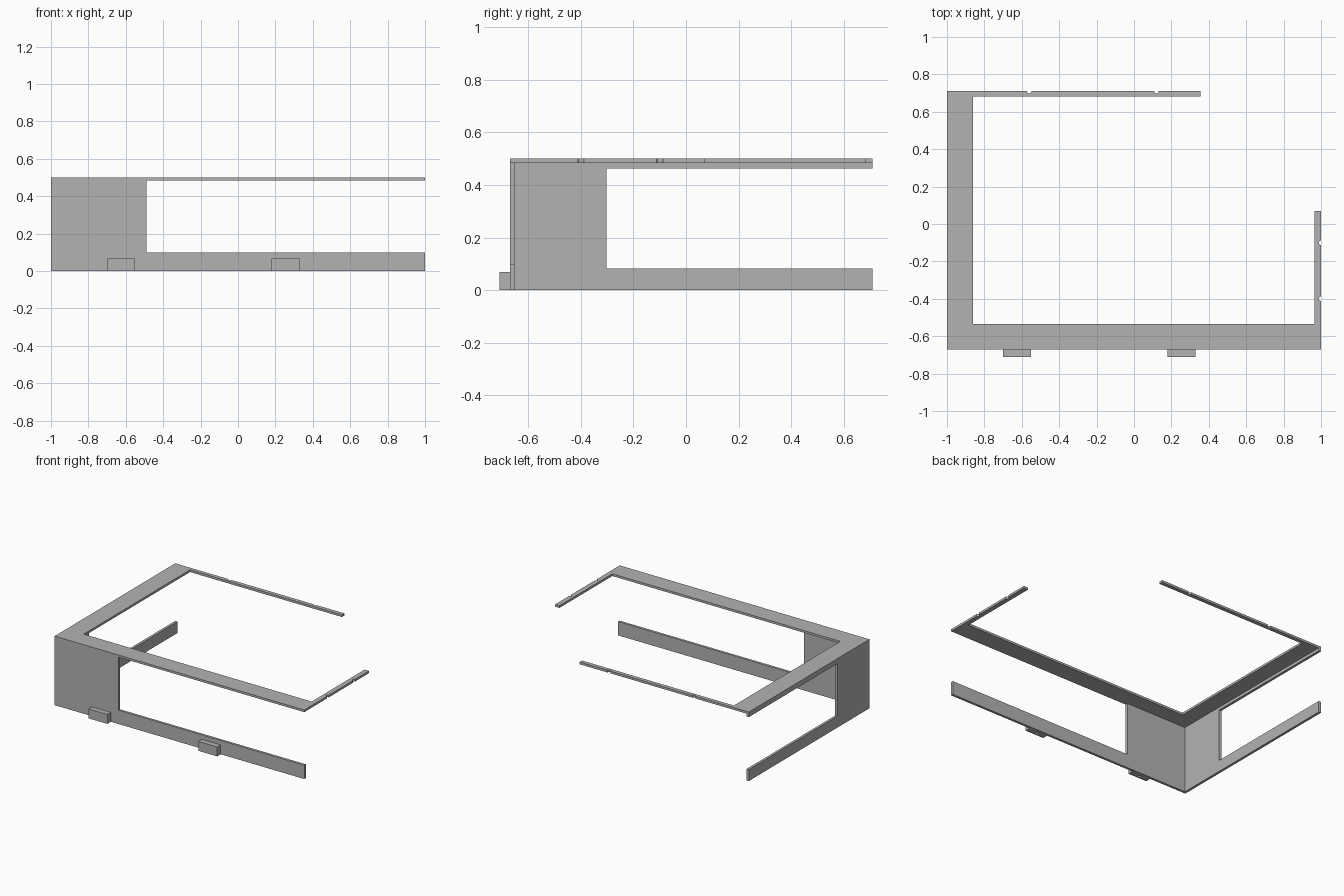
import bpy, bmesh, math
from mathutils import Vector

cube = bpy.data.objects.get("Cube")
if cube:
    bpy.data.objects.remove(cube, do_unlink=True)

grey = bpy.data.materials.new("plain grey")
grey.use_nodes = True
grey.diffuse_color = (0.45, 0.45, 0.45, 1)
bsdf = next(n for n in grey.node_tree.nodes if n.type == "BSDF_PRINCIPLED")
bsdf.inputs["Base Color"].default_value = grey.diffuse_color

LEFT, RIGHT, FRONT, BACK = -1.0, 1.0, -0.67, 0.71
TOP, SHEET, WALL, NOTCH = 0.5, 0.016, 0.018, 0.012
UNDER = TOP - SHEET


def prism(name, outline, offset):
    """Extrude a planar outline of 3D points along an offset."""
    bm = bmesh.new()
    face = bm.faces.new([bm.verts.new(p) for p in outline])
    ext = bmesh.ops.extrude_face_region(bm, geom=[face])
    verts = [v for v in ext["geom"] if isinstance(v, bmesh.types.BMVert)]
    bmesh.ops.translate(bm, verts=verts, vec=Vector(offset))
    bmesh.ops.recalc_face_normals(bm, faces=bm.faces)
    mesh = bpy.data.meshes.new(name)
    bm.to_mesh(mesh)
    bm.free()
    mesh.materials.append(grey)
    obj = bpy.data.objects.new(name, mesh)
    bpy.context.collection.objects.link(obj)
    return obj


def arc(cx, cy, start, end, radius=NOTCH, steps=8):
    """Points of an arc, angles in degrees."""
    angles = [math.radians(start + (end - start) * i / steps) for i in range(steps + 1)]
    return [(cx + radius * math.cos(a), cy + radius * math.sin(a)) for a in angles]


def c_profile(start, post, end, low, high):
    """Wall with a full-height post and two rails running to its end."""
    return [(start, 0), (end, 0), (end, low), (post, low),
            (post, high), (end, high), (end, UNDER), (start, UNDER)]


# Top frame with round notches in the outer edges of its thin arms
frame = [(LEFT, FRONT), (RIGHT, FRONT)]
for y in (-0.40, -0.10):
    frame += arc(RIGHT, y, 270, 90)
frame += [(RIGHT, 0.07), (0.965, 0.07), (0.965, -0.535), (-0.862, -0.535),
          (-0.862, 0.682), (0.355, 0.682), (0.355, BACK)]
for x in (0.12, -0.56):
    frame += arc(x, BACK, 360, 180)
frame.append((LEFT, BACK))
prism("top_frame", [(x, y, UNDER) for x, y in frame], (0, 0, SHEET))

# Front wall: tall panel and low rail
front = [(LEFT, 0), (RIGHT, 0), (RIGHT, 0.10), (-0.49, 0.10), (-0.49, UNDER), (LEFT, UNDER)]
prism("front_wall", [(x, FRONT, z) for x, z in front], (0, WALL, 0))

# Side wall: tall panel, low rail and narrow upper lip
side = c_profile(FRONT + WALL, -0.303, BACK, 0.083, 0.463)
prism("side_wall", [(LEFT, y, z) for y, z in side], (WALL, 0, 0))

# Mounting blocks with blind holes underneath
for name, x in (("outer_block", -0.625), ("inner_block", 0.255)):
    corners = [(x - 0.075, -0.71), (x + 0.075, -0.71), (x + 0.075, FRONT), (x - 0.075, FRONT)]
    block = prism(name, [(a, b, 0) for a, b in corners], (0, 0, 0.068))
    hole = arc(x, -0.69, 0, 337.5, 0.01, 15)
    cutter = prism(name + "_cutter", [(a, b, -0.02) for a, b in hole], (0, 0, 0.06))
    cutter.hide_render = True
    cutter.hide_set(True)
    cut = block.modifiers.new("hole", "BOOLEAN")
    cut.operation = "DIFFERENCE"
    cut.solver = "EXACT"
    cut.object = cutter
